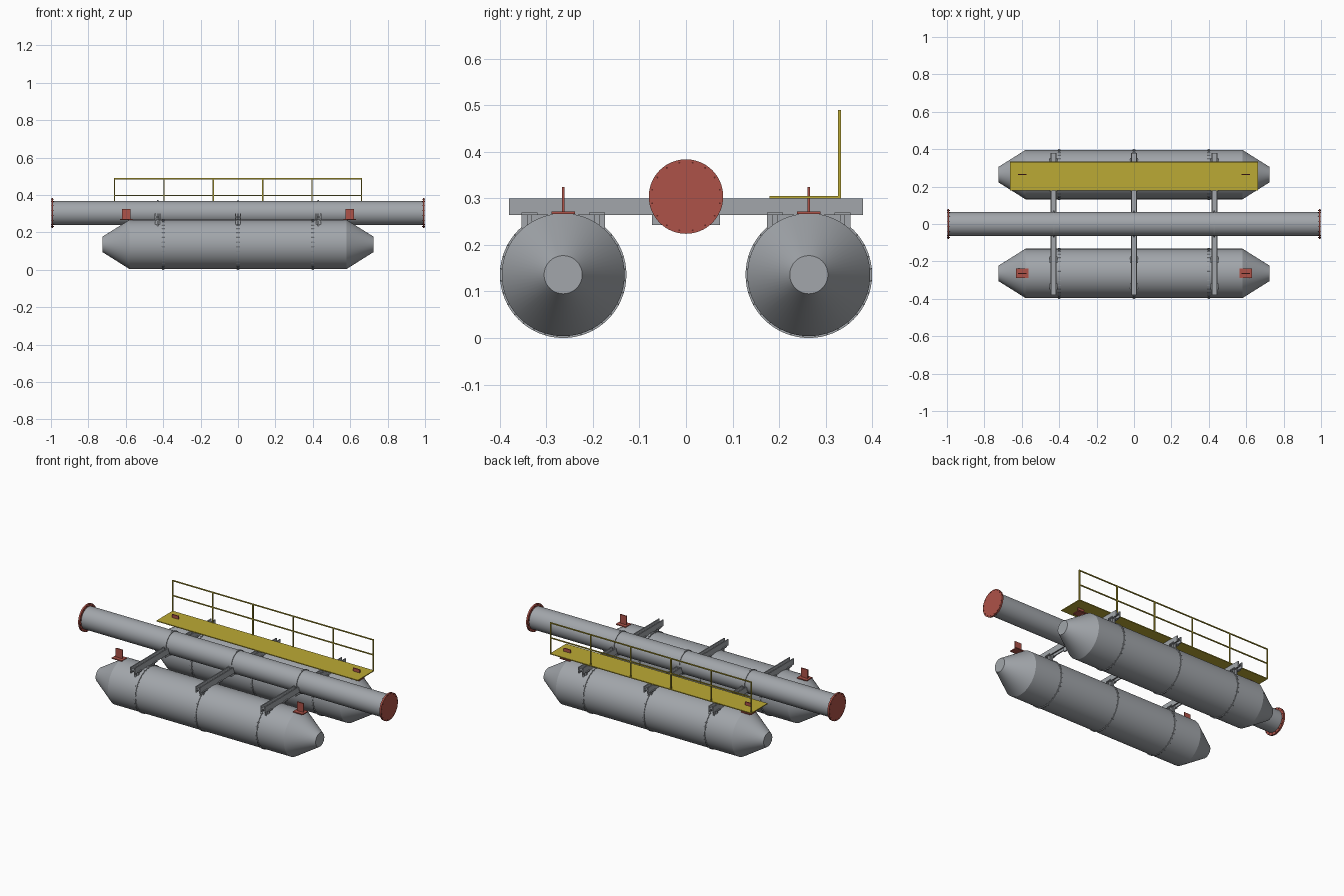
import bpy, bmesh, math
from mathutils import Matrix

if "Cube" in bpy.data.objects:
    bpy.data.objects.remove(bpy.data.objects["Cube"])


def material(name, rgb):
    m = bpy.data.materials.new(name)
    m.diffuse_color = (*rgb, 1)
    m.use_nodes = True
    m.node_tree.nodes["Principled BSDF"].inputs["Base Color"].default_value = m.diffuse_color
    return m


GREY = material("steel grey", (0.36, 0.38, 0.405))
RED = material("oxide red", (0.42, 0.085, 0.065))
YELLOW = material("safety yellow", (0.5, 0.4, 0.035))
DARK = material("dark red", (0.12, 0.02, 0.016))

PONTOON_Y, PONTOON_Z = 0.264, 0.136
PIPE_Z = 0.304
BEAM_X = (-0.43, 0, 0.43)


def finish(name, bm, mat, smooth=False):
    bmesh.ops.recalc_face_normals(bm, faces=bm.faces)
    me = bpy.data.meshes.new(name)
    bm.to_mesh(me)
    bm.free()
    me.materials.append(mat)
    ob = bpy.data.objects.new(name, me)
    bpy.context.collection.objects.link(ob)
    if smooth:
        bpy.ops.object.select_all(action='DESELECT')
        ob.select_set(True)
        bpy.context.view_layer.objects.active = ob
        bpy.ops.object.shade_smooth_by_angle(angle=math.radians(25))
    return ob


def box(bm, x0, x1, y0, y1, z0, z1):
    m = Matrix.Translation(((x0 + x1) / 2, (y0 + y1) / 2, (z0 + z1) / 2))
    bmesh.ops.create_cube(bm, size=1, matrix=m @ Matrix.Diagonal((x1 - x0, y1 - y0, z1 - z0, 1)))


def lathe(bm, profile, y, z, n=64):
    """Closed solid of revolution about the x direction; profile is (x, radius)."""
    rings = []
    for x, r in profile:
        rings.append([bm.verts.new((x, y + r * math.cos(2 * math.pi * i / n),
                                    z + r * math.sin(2 * math.pi * i / n))) for i in range(n)])
    for a, b in zip(rings, rings[1:]):
        for i in range(n):
            j = (i + 1) % n
            bm.faces.new((a[i], a[j], b[j], b[i]))
    bm.faces.new(rings[0])
    bm.faces.new(rings[-1])


def bolt_circle(bm, x, half, radius, y, z, count, size):
    for i in range(count):
        a = 2 * math.pi * (i + 0.5) / count
        lathe(bm, [(x - half, size), (x + half, size)],
              y + radius * math.cos(a), z + radius * math.sin(a), 6)


# Pontoons with conical ends, joint bands and lifting lugs
for side, s in (("front", -1), ("back", 1)):
    y = s * PONTOON_Y
    bm = bmesh.new()
    lathe(bm, [(-0.725, 0.041), (-0.58, 0.132), (0.58, 0.132), (0.725, 0.041)], y, PONTOON_Z)
    finish(side + "_pontoon", bm, GREY, True)

    bm = bmesh.new()
    for x in (-0.4, 0, 0.4):
        lathe(bm, [(x - 0.003, 0.136), (x + 0.003, 0.136)], y, PONTOON_Z)
    finish(side + "_joint_bands", bm, GREY, True)

    bm = bmesh.new()
    for x in (-0.4, 0, 0.4):
        bolt_circle(bm, x, 0.007, 0.1335, y, PONTOON_Z, 32, 0.002)
    finish(side + "_band_bolts", bm, GREY)

    bm = bmesh.new()
    for x in (-0.597, 0.597):
        box(bm, x - 0.033, x + 0.033, y - 0.025, y + 0.025, 0.266, 0.272)
        box(bm, x - 0.022, x + 0.022, y - 0.003, y + 0.003, 0.27, 0.324)
    finish(side + "_lifting_lugs", bm, RED)

    # Saddles between pontoon and cross beams
    bm = bmesh.new()
    for x in BEAM_X:
        box(bm, x - 0.004, x + 0.004, y - 0.09, y + 0.09, 0.235, 0.27)
        for e in (-1, 1):
            a, b = sorted((y + e * 0.09, y + e * 0.055))
            box(bm, x - 0.022, x + 0.022, a, b, 0.264, 0.27)
            box(bm, x - 0.013, x + 0.013, a + 0.012, b - 0.012, 0.235, 0.266)
    finish(side + "_saddles", bm, GREY)

# Central pipe
bm = bmesh.new()
lathe(bm, [(-0.99, 0.065), (0.99, 0.065)], 0, PIPE_Z)
finish("main_pipe", bm, GREY, True)

# Pipe end flanges and their bolts
bm = bmesh.new()
for e in (-1, 1):
    lathe(bm, [(e * 0.988, 0.08), (e * 0.998, 0.08)], 0, PIPE_Z)
finish("pipe_flanges", bm, RED, True)
bm = bmesh.new()
for e in (-1, 1):
    bolt_circle(bm, e * 0.992, 0.008, 0.074, 0, PIPE_Z, 16, 0.0022)
finish("flange_bolts", bm, DARK)

# Pipe clamps and supports
bm = bmesh.new()
for x in BEAM_X:
    lathe(bm, [(x - 0.004, 0.069), (x + 0.004, 0.069)], 0, PIPE_Z)
finish("pipe_clamps", bm, GREY, True)
bm = bmesh.new()
for x in BEAM_X:
    box(bm, x - 0.004, x + 0.004, -0.073, 0.073, 0.243, 0.3)
finish("pipe_supports", bm, GREY)

# Cross beams: two upright flanges joined by a web
bm = bmesh.new()
for x in BEAM_X:
    for e in (-1, 1):
        c = x + e * 0.0125
        box(bm, c - 0.003, c + 0.003, -0.38, 0.38, 0.264, 0.3)
    box(bm, x - 0.01, x + 0.01, -0.38, 0.38, 0.279, 0.285)
finish("cross_beams", bm, GREY)

# Walkway deck
bm = bmesh.new()
box(bm, -0.664, 0.664, 0.18, 0.333, 0.3, 0.305)
finish("walkway", bm, YELLOW)

# Handrail
bm = bmesh.new()
R = 0.003
for i in range(6):
    x = -0.661 + i * 1.322 / 5
    box(bm, x - R, x + R, 0.327, 0.333, 0.304, 0.49)
for z in (0.398, 0.487):
    box(bm, -0.664, 0.664, 0.327, 0.333, z - R, z + R)
finish("handrail", bm, YELLOW)
